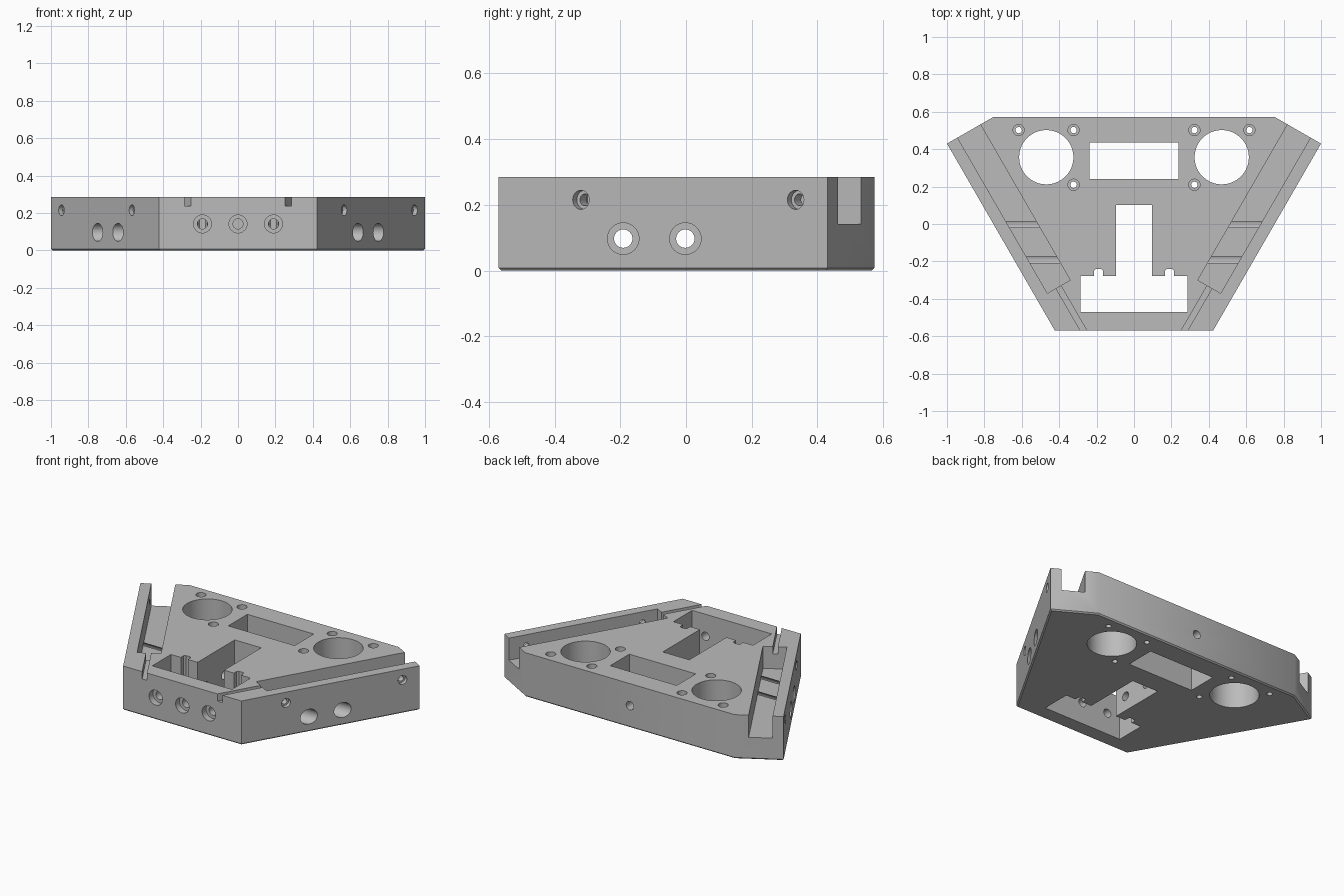
import bpy, bmesh, math
from mathutils import Vector

if "Cube" in bpy.data.objects:
    bpy.data.objects.remove(bpy.data.objects["Cube"])

HEIGHT = 0.285
ALONG = Vector((0.5, math.sqrt(0.75), 0))      # direction of the left slanted wall
OUT = Vector((math.sqrt(0.75), -0.5, 0))       # its outward normal
CORNER = Vector((0.423, -0.57, 0))             # its front end


def new_object(name, bm):
    bmesh.ops.recalc_face_normals(bm, faces=bm.faces)
    mesh = bpy.data.meshes.new(name)
    bm.to_mesh(mesh)
    bm.free()
    obj = bpy.data.objects.new(name, mesh)
    bpy.context.collection.objects.link(obj)
    return obj


def prism(name, points, z0, z1, chamfer=0):
    bm = bmesh.new()
    base = bm.faces.new([bm.verts.new((p[0], p[1], z0)) for p in points])
    top = bmesh.ops.extrude_face_region(bm, geom=[base])["geom"]
    verts = [v for v in top if isinstance(v, bmesh.types.BMVert)]
    bmesh.ops.translate(bm, verts=verts, vec=(0, 0, z1 - z0))
    if chamfer:
        low = [e for e in bm.edges if all(v.co.z < z0 + 0.001 for v in e.verts)]
        bmesh.ops.bevel(bm, geom=low, offset=chamfer, segments=1, affect='EDGES')
    return new_object(name, bm)


body = prism("chassis_body", [(-0.423, -0.57), (0.423, -0.57), (1, 0.43), (0.75, 0.573),
                              (-0.75, 0.573), (-1, 0.43)], 0, HEIGHT, 0.008)
grey = bpy.data.materials.new("plain grey")
grey.use_nodes = True
grey.diffuse_color = (0.5, 0.5, 0.5, 1)
grey.node_tree.nodes["Principled BSDF"].inputs["Base Color"].default_value = (0.5, 0.5, 0.5, 1)
body.data.materials.append(grey)


def cut(cutter):
    cutter.hide_render = True
    mod = body.modifiers.new(cutter.name, 'BOOLEAN')
    mod.operation = 'DIFFERENCE'
    mod.solver = 'EXACT'
    mod.object = cutter
    bpy.context.view_layer.objects.active = body
    bpy.ops.object.modifier_apply(modifier=mod.name)
    bpy.data.objects.remove(cutter)


def cut_prism(points, z0=-0.1, z1=0.4):
    cut(prism("cutter", points, z0, z1))


def cut_hole(start, end, radius, sides=32):
    start, end = Vector(start), Vector(end)
    axis = end - start
    bm = bmesh.new()
    bmesh.ops.create_cone(bm, cap_ends=True, segments=sides, radius1=radius,
                          radius2=radius, depth=axis.length)
    bm.transform(axis.to_track_quat('Z', 'Y').to_matrix().to_4x4())
    bmesh.ops.translate(bm, verts=bm.verts, vec=(start + end) / 2)
    cut(new_object("cutter", bm))


def wall_point(side, along, out, z=0):
    p = CORNER + ALONG * along + OUT * out
    return Vector((p.x * side, p.y, z))


def wall_box(side, a0, a1, o0, o1, floor):
    cut_prism([wall_point(side, a, o) for a, o in
               ((a0, o0), (a1, o0), (a1, o1), (a0, o1))], floor)


# T-shaped opening with two notches, and the rear window
half = [(0.285, -0.47), (0.285, -0.278), (0.215, -0.278), (0.215, -0.25), (0.205, -0.24),
        (0.175, -0.24), (0.165, -0.25), (0.165, -0.278), (0.095, -0.278), (0.095, 0.102)]
cut_prism(half + [(-x, y) for x, y in reversed(half)])
cut_prism([(-0.238, 0.24), (0.238, 0.24), (0.238, 0.435), (-0.238, 0.435)])

for side in (1, -1):
    # Side channel and the thin slot leading to the front
    wall_box(side, 0.193, 1.5, -0.206, -0.065, 0.142)
    wall_box(side, -0.3, 0.25, -0.148, -0.118, 0.238)
    # Large round opening with its three screw holes
    cut_hole((side * 0.469, 0.357, -0.1), (side * 0.469, 0.357, 0.4), 0.145, 64)
    for x, y in ((0.323, 0.502), (0.323, 0.21), (0.617, 0.502)):
        cut_hole((side * x, y, -0.1), (side * x, y, 0.4), 0.017, 24)
        cut_hole((side * x, y, 0.185), (side * x, y, 0.4), 0.03, 24)
    # Crosswise stepped holes running into the centre
    for y, step in ((-0.002, 0.35), (-0.191, 0.3)):
        cut_hole((side * 1.1, y, 0.097), (side * step, y, 0.097), 0.048)
        cut_hole((side * 0.4, y, 0.097), (side * 0.05, y, 0.097), 0.028)
    # Small screw holes square to the slanted wall
    for along in (0.289, 1.043):
        cut_hole(wall_point(side, along, 0.1, 0.215), wall_point(side, along, -0.025, 0.215), 0.029, 24)
        cut_hole(wall_point(side, along, 0.1, 0.215), wall_point(side, along, -0.1, 0.215), 0.018, 24)

# Front stepped holes and the rear hole
for x in (-0.19, 0, 0.19):
    cut_hole((x, -0.7, 0.142), (x, -0.53, 0.142), 0.048)
    cut_hole((x, -0.7, 0.142), (x, -0.4, 0.142), 0.027)
cut_hole((0, 0.7, 0.142), (0, 0.4, 0.142), 0.027)

bpy.ops.object.select_all(action='DESELECT')
body.select_set(True)
bpy.context.view_layer.objects.active = body
bpy.ops.object.shade_smooth_by_angle(angle=math.radians(30))
